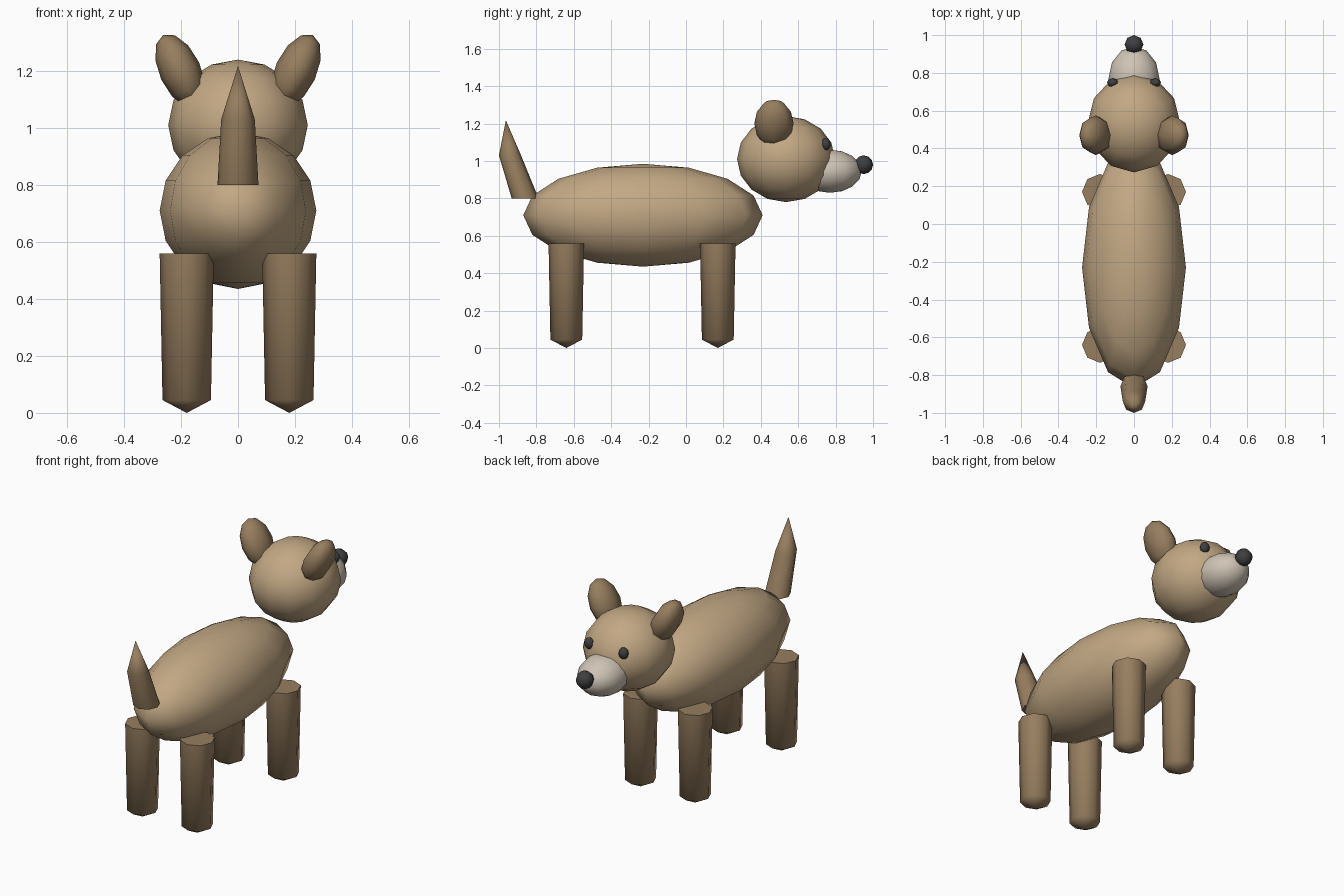
import bpy, bmesh, math
from mathutils import Matrix, Vector

if "Cube" in bpy.data.objects:
    bpy.data.objects.remove(bpy.data.objects["Cube"])


def material(name, rgb):
    m = bpy.data.materials.new(name)
    m.diffuse_color = (*rgb, 1)
    m.use_nodes = True
    m.node_tree.nodes["Principled BSDF"].inputs["Base Color"].default_value = m.diffuse_color
    return m


TAN = material("tan fur", (0.54, 0.39, 0.23))
BROWN = material("brown fur", (0.31, 0.21, 0.115))
CREAM = material("cream muzzle", (0.62, 0.55, 0.46))
DARK = material("dark grey", (0.05, 0.05, 0.053))


def finish(bm, name, mat):
    bmesh.ops.recalc_face_normals(bm, faces=bm.faces)
    mesh = bpy.data.meshes.new(name)
    bm.to_mesh(mesh)
    bm.free()
    mesh.materials.append(mat)
    ob = bpy.data.objects.new(name, mesh)
    bpy.context.collection.objects.link(ob)
    bpy.ops.object.select_all(action='DESELECT')
    ob.select_set(True)
    bpy.context.view_layer.objects.active = ob
    bpy.ops.object.shade_smooth_by_angle(angle=math.radians(70))
    return ob


def ellipsoid(name, centre, radii, mat, segments=12, rings=8, tilt=0):
    bm = bmesh.new()
    bmesh.ops.create_uvsphere(bm, u_segments=segments, v_segments=rings, radius=1)
    bm.transform(Matrix.Translation(centre) @ Matrix.Rotation(tilt, 4, 'Y')
                 @ Matrix.Diagonal((*radii, 1)))
    return finish(bm, name, mat)


def tapered(name, sections, tip, mat, sides=8):
    """Loft rings of (centre, radius) with a flat start cap and a pointed end."""
    bm = bmesh.new()
    loops = []
    for c, r in sections:
        angles = [2 * math.pi * i / sides for i in range(sides)]
        loops.append([bm.verts.new(Vector(c) + Vector((r * math.cos(a), r * math.sin(a), 0)))
                      for a in angles])
    bm.faces.new(loops[0])
    point = bm.verts.new(tip)
    for i in range(sides):
        j = (i + 1) % sides
        for a, b in zip(loops, loops[1:]):
            bm.faces.new((a[i], a[j], b[j], b[i]))
        bm.faces.new((loops[-1][i], loops[-1][j], point))
    return finish(bm, name, mat)


# Torso, head, muzzle and nose
ellipsoid("body", (0, -0.23, 0.71), (0.275, 0.64, 0.275), TAN)
ellipsoid("head", (0, 0.535, 1.01), (0.245, 0.262, 0.23), TAN)
ellipsoid("muzzle", (0, 0.77, 0.945), (0.135, 0.17, 0.115), CREAM)
ellipsoid("nose", (0, 0.95, 0.98), (0.05, 0.05, 0.05), DARK, 8, 6)

# Paired eyes, ears and legs
for side, s in (("left", -1), ("right", 1)):
    ellipsoid(f"{side}_eye", (s * 0.113, 0.748, 1.09), (0.03, 0.025, 0.033), DARK, 8, 6)
    ellipsoid(f"{side}_ear", (s * 0.203, 0.47, 1.2), (0.073, 0.105, 0.14), BROWN,
              8, 6, s * math.radians(25))
    for end, y in (("front", 0.17), ("back", -0.64)):
        x = s * 0.18
        tapered(f"{side}_{end}_leg", [((x, y, 0.56), 0.095), ((x, y, 0.045), 0.085)],
                (x, y, 0), BROWN)

# Upright tail
tapered("tail", [((0, -0.86, 0.8), 0.072), ((0, -0.941, 1.03), 0.059)],
        (0, -0.963, 1.218), BROWN)
